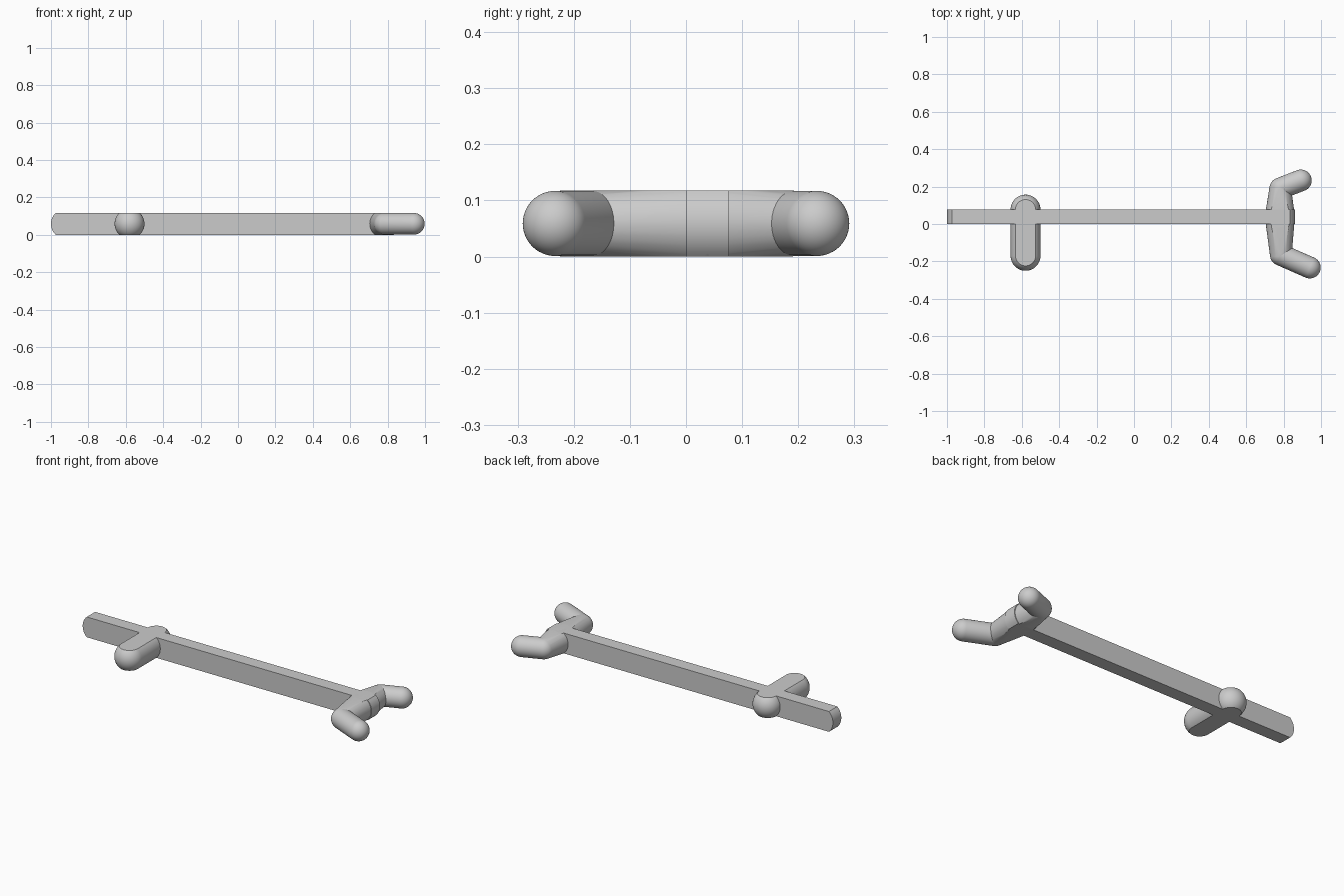
import bpy, bmesh, math
from mathutils import Matrix, Vector

HEIGHT = 0.118
MID = HEIGHT / 2
WIDE, SLIM = 0.08, 0.058

if "Cube" in bpy.data.objects:
    bpy.data.objects.remove(bpy.data.objects["Cube"])

grey = bpy.data.materials.new("plain_grey")
grey.use_nodes = True
grey.diffuse_color = (0.6, 0.6, 0.6, 1)
grey.node_tree.nodes["Principled BSDF"].inputs["Base Color"].default_value = (0.6, 0.6, 0.6, 1)


def finish(name, bm):
    """Turn a bmesh into a grey, smooth-shaded object with sharp edges kept."""
    bmesh.ops.recalc_face_normals(bm, faces=bm.faces)
    mesh = bpy.data.meshes.new(name)
    bm.to_mesh(mesh)
    bm.free()
    mesh.materials.append(grey)
    obj = bpy.data.objects.new(name, mesh)
    bpy.context.collection.objects.link(obj)
    bpy.ops.object.select_all(action='DESELECT')
    obj.select_set(True)
    bpy.context.view_layer.objects.active = obj
    bpy.ops.object.shade_smooth_by_angle(angle=math.radians(30))


def limb(name, start, r_start, end, r_end):
    """Round-ended, optionally tapered limb, cut flat at the top and bottom."""
    bm = bmesh.new()
    for (x, y), r in ((start, r_start), (end, r_end)):
        bmesh.ops.create_uvsphere(bm, u_segments=48, v_segments=24, radius=r,
                                  matrix=Matrix.Translation((x, y, MID)))
    bmesh.ops.delete(bm, geom=bm.faces[:], context='FACES_ONLY')
    hull = bmesh.ops.convex_hull(bm, input=bm.verts[:])
    inner = [v for v in hull["geom_interior"] if isinstance(v, bmesh.types.BMVert)]
    bmesh.ops.delete(bm, geom=inner, context='VERTS')
    for z, side in ((0, -1), (HEIGHT, 1)):
        cut = bmesh.ops.bisect_plane(bm, geom=bm.verts[:] + bm.edges[:] + bm.faces[:],
                                     plane_co=(0, 0, z), plane_no=(0, 0, side), clear_outer=True)
        rim = [e for e in cut["geom_cut"] if isinstance(e, bmesh.types.BMEdge)]
        if rim:
            bmesh.ops.holes_fill(bm, edges=rim, sides=0)
    finish(name, bm)


# Long flat beam with curved ends
bm = bmesh.new()
half_angle = math.asin(MID / WIDE)
steps = 12
outline = []
for centre, turn in ((0.78, 0), (-0.92, math.pi)):
    for i in range(steps + 1):
        a = turn - half_angle + 2 * half_angle * i / steps
        outline.append(bm.verts.new((centre + WIDE * math.cos(a), 0, MID + WIDE * math.sin(a))))
side = bm.faces.new(outline)
grown = bmesh.ops.extrude_face_region(bm, geom=[side])
moved = [v for v in grown["geom"] if isinstance(v, bmesh.types.BMVert)]
bmesh.ops.translate(bm, verts=moved, vec=Vector((0, 0.077, 0)))
finish("beam", bm)

# Short crossbar near the right end
limb("crossbar", (-0.58, -0.17), WIDE, (-0.58, 0.077), WIDE)

# Forked head: two tapered shoulders, each carrying a slim prong
hub = (0.78, 0.038)
for label, joint, tip in (("back", (0.782, 0.19), (0.892, 0.233)),
                          ("front", (0.785, -0.165), (0.94, -0.233))):
    limb(label + "_shoulder", hub, WIDE, joint, SLIM)
    limb(label + "_prong", joint, SLIM, tip, SLIM)
